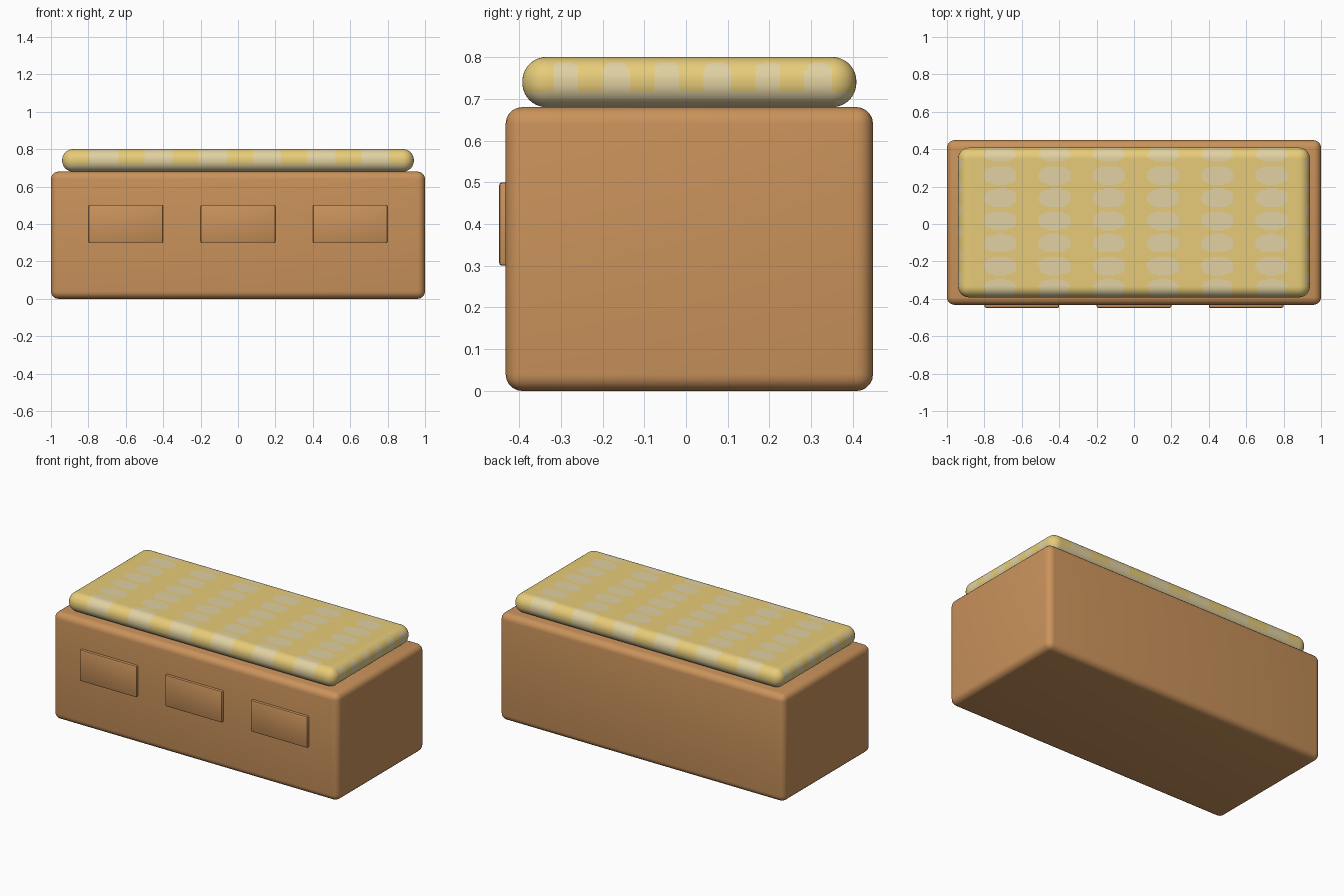
import bpy, bmesh, math
from mathutils import Vector, Matrix

if "Cube" in bpy.data.objects:
    bpy.data.objects.remove(bpy.data.objects["Cube"])


def material(name, rgb):
    m = bpy.data.materials.new(name)
    m.diffuse_color = (*rgb, 1)
    m.use_nodes = True
    m.node_tree.nodes["Principled BSDF"].inputs["Base Color"].default_value = m.diffuse_color
    return m


WOOD = material("warm wood", (0.59, 0.29, 0.105))
YELLOW = material("cushion yellow", (0.80, 0.60, 0.19))
PALE = material("cushion pale spots", (0.75, 0.64, 0.36))
CY = 0.008  # shared centre line of box and cushion


def add_object(name, bm, mats):
    me = bpy.data.meshes.new(name)
    bm.to_mesh(me)
    bm.free()
    ob = bpy.data.objects.new(name, me)
    bpy.context.collection.objects.link(ob)
    for m in mats:
        me.materials.append(m)
    for p in me.polygons:
        p.use_smooth = True
    return ob


def rounded_block(name, lo, hi, radius, segments):
    lo, hi = Vector(lo), Vector(hi)
    bm = bmesh.new()
    bmesh.ops.create_cube(bm, size=1, matrix=Matrix.Translation((lo + hi) / 2)
                          @ Matrix.Diagonal((*(hi - lo), 1)))
    bmesh.ops.bevel(bm, geom=bm.edges[:], offset=radius, segments=segments,
                    profile=0.5, affect='EDGES')
    ob = add_object(name, bm, [WOOD])
    bpy.context.view_layer.objects.active = ob
    ob.select_set(True)
    bpy.ops.object.shade_smooth_by_angle(angle=math.radians(35))
    ob.select_set(False)


# Wooden chest and its three raised front panels
rounded_block("chest", (-1, CY - 0.44, 0), (1, CY + 0.44, 0.68), 0.04, 5)
for i, x in enumerate((-0.6, 0, 0.6)):
    rounded_block(f"front_panel_{i + 1}", (x - 0.2, -0.448, 0.3),
                  (x + 0.2, -0.415, 0.5), 0.008, 2)


# Cushion: six fine grids pushed onto a rounded box
HALF = Vector((0.94, 0.40, 0.06))
CENTRE = Vector((0, CY, 0.74))
R = 0.058
bm = bmesh.new()
cells = (188, 96, 16)
for axis in range(3):
    u, v = (axis + 1) % 3, (axis + 2) % 3
    for sign in (-1, 1):
        grid = []
        for i in range(cells[u] + 1):
            row = []
            for j in range(cells[v] + 1):
                p = Vector((0, 0, 0))
                p[axis] = sign * HALF[axis]
                p[u] = HALF[u] * (2 * i / cells[u] - 1)
                p[v] = HALF[v] * (2 * j / cells[v] - 1)
                core = Vector([max(R - h, min(h - R, c)) for c, h in zip(p, HALF)])
                row.append(bm.verts.new(core + (p - core).normalized() * R + CENTRE))
            grid.append(row)
        for i in range(cells[u]):
            for j in range(cells[v]):
                q = [grid[i][j], grid[i + 1][j], grid[i + 1][j + 1], grid[i][j + 1]]
                bm.faces.new(q if sign > 0 else q[::-1])
bmesh.ops.remove_doubles(bm, verts=bm.verts[:], dist=0.0001)


def spot(d, e, half_d, half_e, power=2.4):
    return abs(d / half_d) ** power + abs(e / half_e) ** power < 1


def is_pale(c):
    x, y, z = c
    if z < 0.716:                                   # pale lower band
        return True
    dx = (x - 0.011) % 0.29 - 0.145                 # distance to spot column
    if abs(x) > 0.89:                               # staggered marks on the ends
        dy = (y - 0.075 + 0.0608) % 0.1215 - 0.0608
        if abs(y - CY) > 0.35:
            return False
        return z < 0.755 and abs(dy) < 0.031 or spot(dy, z - 0.755, 0.031, 0.031, 3.5)
    if abs(x - 0.011) > 0.84:
        return False
    if y < -0.345 or y > 0.378:                     # columns run down the long sides
        return abs(dx) < 0.077
    dy = (y - 0.018 + 0.0605) % 0.121 - 0.0605      # rows of spots on top
    return spot(dx, dy, 0.085, 0.05)


for f in bm.faces:
    f.material_index = int(is_pale(f.calc_center_median()))
add_object("seat_cushion", bm, [YELLOW, PALE])
